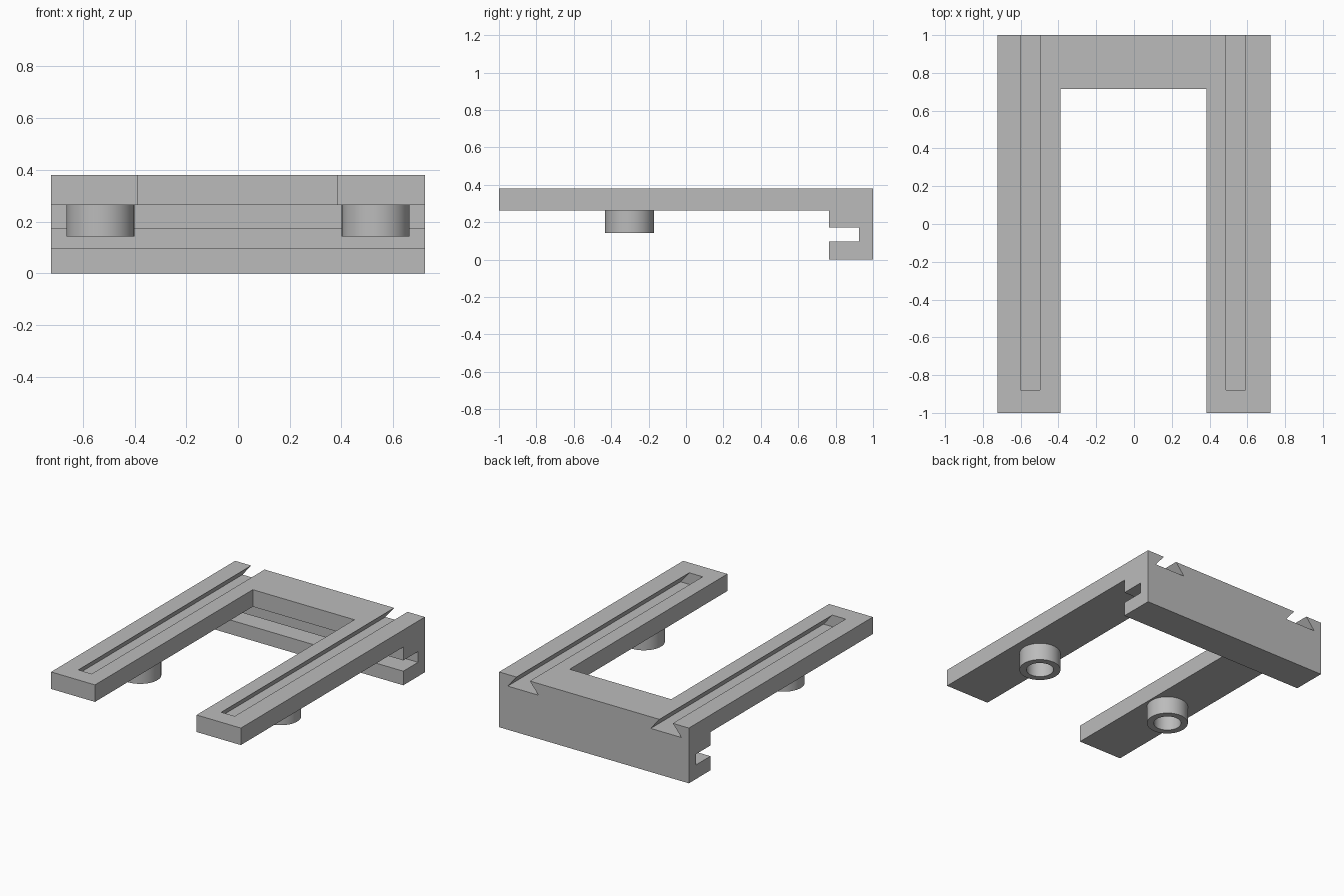
import bpy, bmesh
from math import cos, sin, tau

cube = bpy.data.objects.get("Cube")
if cube:
    bpy.data.objects.remove(cube, do_unlink=True)

# Single plain grey material
grey = bpy.data.materials.new("plain grey")
grey.use_nodes = True
colour = (0.5, 0.5, 0.5, 1)
grey.diffuse_color = colour
grey.node_tree.nodes["Principled BSDF"].inputs["Base Color"].default_value = colour


def finish(name, bm):
    bmesh.ops.recalc_face_normals(bm, faces=bm.faces[:])
    mesh = bpy.data.meshes.new(name)
    bm.to_mesh(mesh)
    bm.free()
    mesh.materials.append(grey)
    obj = bpy.data.objects.new(name, mesh)
    bpy.context.collection.objects.link(obj)
    return obj


def prism(name, points, offset):
    """Extrude a closed outline of 3D points along an offset."""
    bm = bmesh.new()
    face = bm.faces.new([bm.verts.new(p) for p in points])
    new = bmesh.ops.extrude_face_region(bm, geom=[face])["geom"]
    verts = [v for v in new if isinstance(v, bmesh.types.BMVert)]
    bmesh.ops.translate(bm, verts=verts, vec=offset)
    return finish(name, bm)


def cut(target, cutter):
    mod = target.modifiers.new("cut", "BOOLEAN")
    mod.operation, mod.solver, mod.object = "DIFFERENCE", "EXACT", cutter
    bpy.context.view_layer.objects.active = target
    bpy.ops.object.modifier_apply(modifier=mod.name)
    bpy.data.objects.remove(cutter, do_unlink=True)


TOP, UNDER, HALF = 0.38, 0.263, 0.722

# Frame: side profile with a hooked rear channel, extruded across the width
side = [(-1, TOP), (-1, UNDER), (0.765, UNDER), (0.765, 0.171), (0.925, 0.171),
        (0.925, 0.097), (0.765, 0.097), (0.765, 0), (1, 0), (1, TOP)]
frame = prism("frame", [(-HALF, y, z) for y, z in side], (2 * HALF, 0, 0))

# Open space between the two arms
gap = [(-0.388, -1.2), (0.385, -1.2), (0.385, 0.715), (-0.388, 0.715)]
cut(frame, prism("gap_cutter", [(x, y, -0.1) for x, y in gap], (0, 0, 0.7)))

# Dovetail slots, open at the back
for cx in (-0.549, 0.539):
    tail = [(-0.117, 0.3), (0.117, 0.3), (0.051, TOP),
            (0.051, 0.5), (-0.051, 0.5), (-0.051, TOP)]
    cut(frame, prism("slot_cutter", [(cx + x, -0.878, z) for x, z in tail], (0, 2, 0)))


def tube(name, cx, cy, outer, inner, z0, z1, n=64):
    bm = bmesh.new()
    rings = [[bm.verts.new((cx + r * cos(tau * i / n), cy + r * sin(tau * i / n), z))
              for i in range(n)]
             for r, z in ((outer, z0), (outer, z1), (inner, z1), (inner, z0))]
    for k in range(4):
        a, b = rings[k], rings[(k + 1) % 4]
        for i in range(n):
            j = (i + 1) % n
            bm.faces.new((a[i], a[j], b[j], b[i]))
    return finish(name, bm)


# Hollow round feet under the arms
for name, cx in (("right_foot_ring", -0.532), ("left_foot_ring", 0.532)):
    ring = tube(name, cx, -0.302, 0.131, 0.087, 0.143, UNDER)
    bpy.ops.object.select_all(action="DESELECT")
    ring.select_set(True)
    bpy.context.view_layer.objects.active = ring
    bpy.ops.object.shade_smooth_by_angle()
